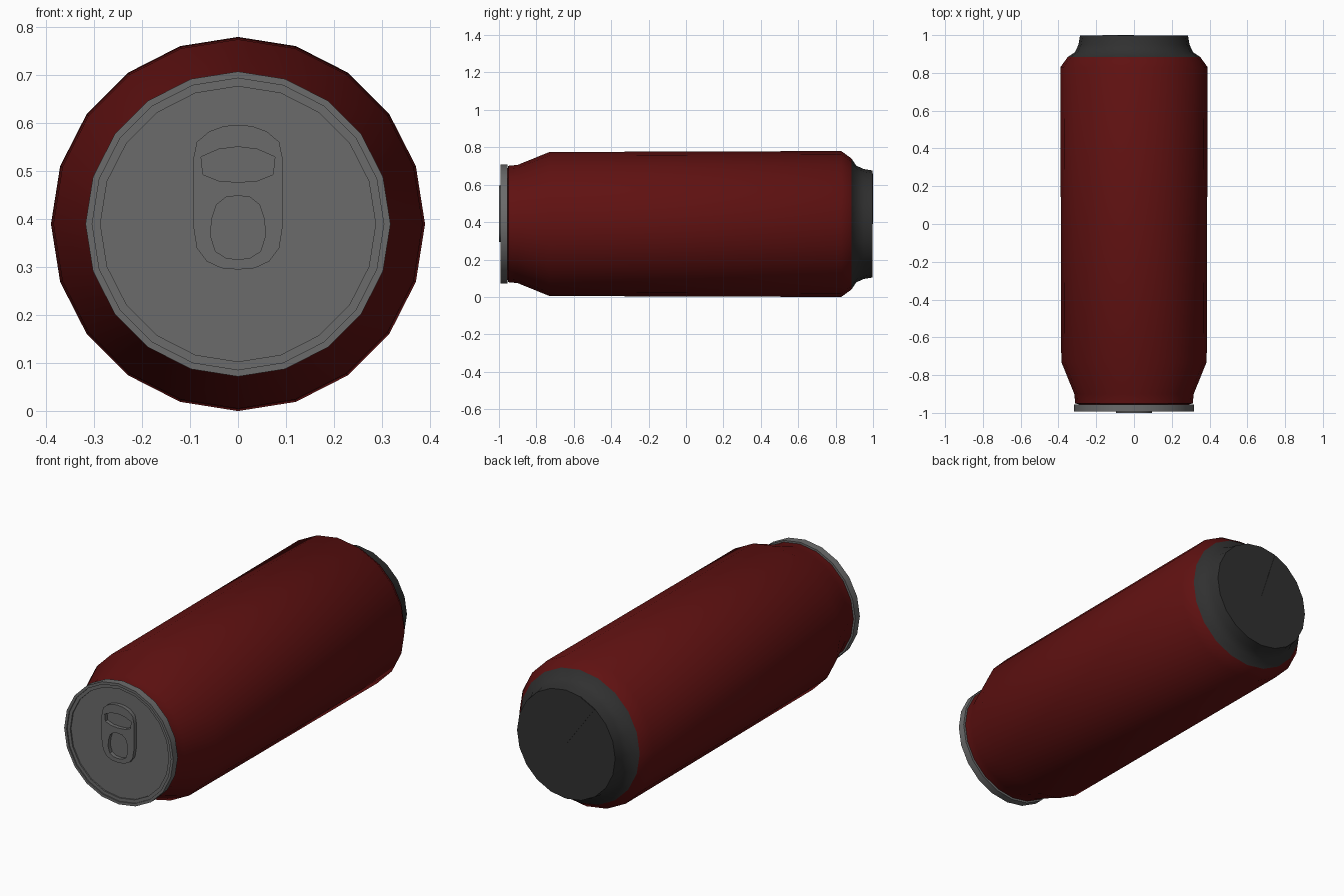
import bpy, bmesh, math

if "Cube" in bpy.data.objects:
    bpy.data.objects.remove(bpy.data.objects["Cube"])

CZ = 0.39    # height of the can axis
SIDES = 20


def material(name, rgb):
    m = bpy.data.materials.new(name)
    m.diffuse_color = (*rgb, 1)
    m.use_nodes = True
    m.node_tree.nodes["Principled BSDF"].inputs["Base Color"].default_value = m.diffuse_color
    return m


def smooth(ob, deg):
    bpy.ops.object.select_all(action='DESELECT')
    ob.select_set(True)
    bpy.context.view_layer.objects.active = ob
    bpy.ops.object.shade_smooth_by_angle(angle=math.radians(deg))


def make_object(name, bm, mat):
    bmesh.ops.recalc_face_normals(bm, faces=bm.faces)
    me = bpy.data.meshes.new(name)
    bm.to_mesh(me)
    bm.free()
    me.materials.append(mat)
    ob = bpy.data.objects.new(name, me)
    bpy.context.collection.objects.link(ob)
    return ob


def on_ring(y, r, i):
    a = i * math.tau / SIDES
    return (r * math.sin(a), y, CZ + r * math.cos(a))


def lathe(name, profile, mat, cap_end=False, deg=50):
    """Spin a profile of (y, radius) points round the can axis."""
    bm = bmesh.new()
    rings = [[bm.verts.new(on_ring(y, r, i)) for i in range(SIDES)]
             for y, r in profile]
    for a, b in zip(rings, rings[1:]):
        for i in range(SIDES):
            j = (i + 1) % SIDES
            bm.faces.new((a[i], a[j], b[j], b[i]))
    if cap_end:
        bm.faces.new(rings[-1])
    smooth(make_object(name, bm, mat), deg)


red = material("red_paint", (0.115, 0.0055, 0.0055))
dark = material("dark_metal", (0.03, 0.03, 0.03))
metal = material("lid_metal", (0.147, 0.147, 0.147))

# Painted body with tapered neck and short rear shoulder
lathe("can_body", [(-0.955, 0.29), (-0.95, 0.311), (-0.90, 0.316),
                   (-0.73, 0.385), (0.83, 0.39), (0.885, 0.35)], red)

# Dark base narrowing to a flat foot
lathe("can_base", [(0.885, 0.35), (0.91, 0.312), (0.95, 0.294),
                   (0.998, 0.286)], dark, cap_end=True)

# Thin wedge on the flat foot
bm = bmesh.new()
tri = [[bm.verts.new(co) for co in ((0, y, CZ), on_ring(y, 0.284, -1),
                                    on_ring(y, 0.284, -2))]
       for y in (0.996, 1.0)]
bm.faces.new(tri[0])
bm.faces.new(tri[1])
for i in range(3):
    j = (i + 1) % 3
    bm.faces.new((tri[0][i], tri[0][j], tri[1][j], tri[1][i]))
make_object("base_wedge", bm, dark)

# Lid: rim stepping down to a slightly recessed panel
lathe("lid", [(-0.955, 0.29), (-0.955, 0.318), (-0.993, 0.318),
              (-0.993, 0.304), (-0.987, 0.304), (-0.987, 0.287),
              (-0.98, 0.287)], metal, cap_end=True, deg=30)

# Pull tab: mirrored half outlines (x, z), the outer edge and two openings
outer = [(0, 0.597), (0.03, 0.594), (0.06, 0.583), (0.086, 0.561),
         (0.094, 0.522), (0.094, 0.39), (0.086, 0.34), (0.065, 0.312),
         (0.035, 0.298), (0, 0.295)]
finger_hole = [(0, 0.551), (0.04, 0.546), (0.077, 0.53), (0.073, 0.493),
               (0.04, 0.48), (0, 0.477)]
rivet_hole = [(0, 0.449), (0.025, 0.446), (0.045, 0.43), (0.055, 0.4),
              (0.057, 0.365), (0.047, 0.333), (0.025, 0.319), (0, 0.316)]
curve = bpy.data.curves.new("pull_tab", 'CURVE')
curve.dimensions = '2D'
curve.fill_mode = 'BOTH'
curve.extrude = 0.01
for half in (outer, finger_hole, rivet_hole):
    loop = half + [(-x, z) for x, z in half[-2:0:-1]]
    s = curve.splines.new('POLY')
    s.points.add(len(loop) - 1)
    for p, (x, z) in zip(s.points, loop):
        p.co = (x, z, 0, 1)
    s.use_cyclic_u = True
curve.materials.append(metal)
tab = bpy.data.objects.new("pull_tab", curve)
bpy.context.collection.objects.link(tab)
tab.location.y = -0.99
tab.rotation_euler.x = math.pi / 2
bpy.ops.object.select_all(action='DESELECT')
tab.select_set(True)
bpy.context.view_layer.objects.active = tab
bpy.ops.object.convert(target='MESH')
smooth(bpy.context.object, 40)
